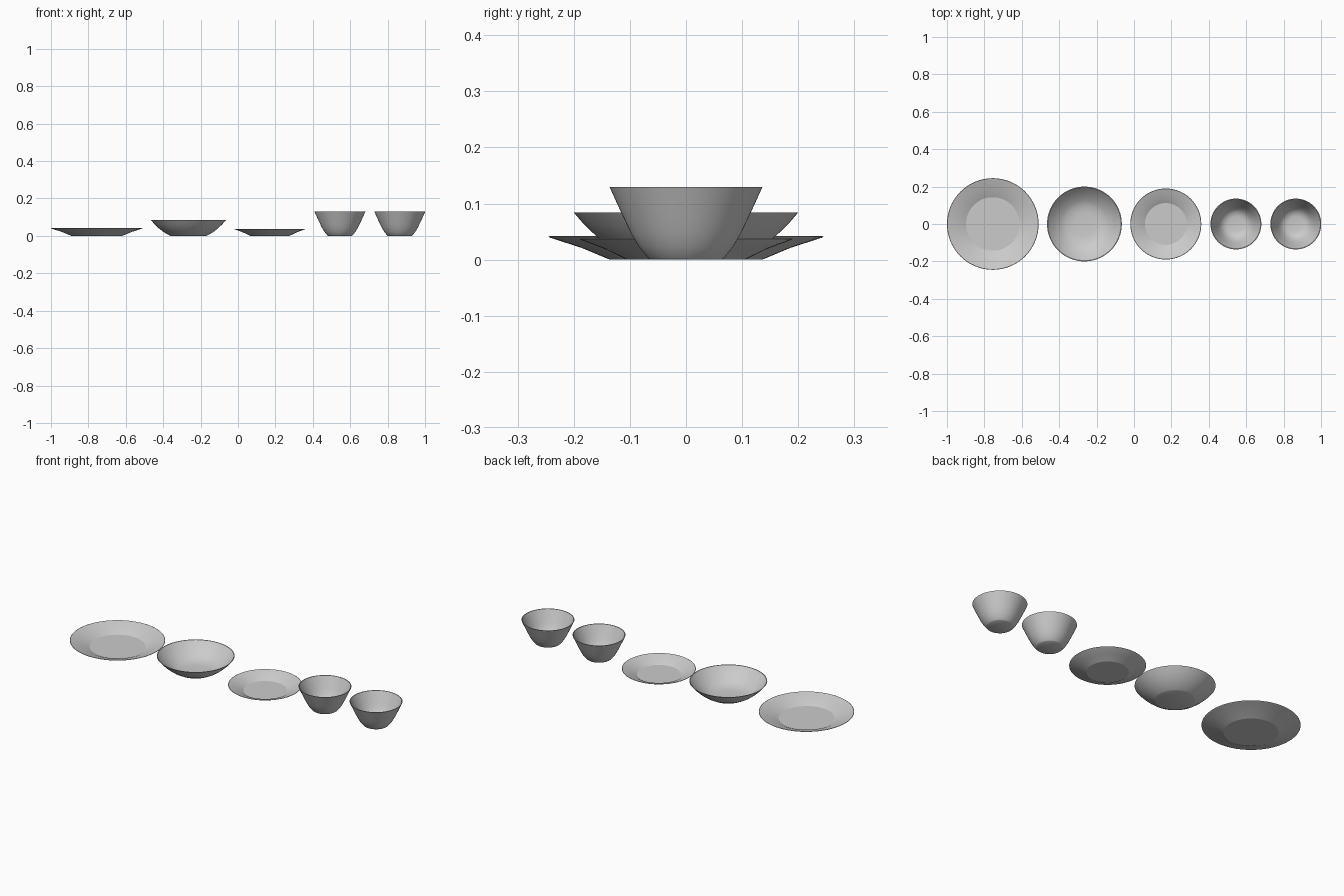
import bpy, bmesh, math

if "Cube" in bpy.data.objects:
    bpy.data.objects.remove(bpy.data.objects["Cube"])

SEGMENTS = 64


def lathe(name, x, outer, inner, angle):
    """Spin a closed profile (outside up to the rim, then inside down) around z."""
    bm = bmesh.new()
    pts = [(0, 0)] + outer + inner + [(0, inner[-1][1])]
    verts = [bm.verts.new((r, 0, z)) for r, z in pts]
    edges = [bm.edges.new(p) for p in zip(verts, verts[1:])]
    bmesh.ops.spin(bm, geom=verts + edges, cent=(0, 0, 0), axis=(0, 0, 1),
                   angle=math.tau, steps=SEGMENTS)
    bmesh.ops.remove_doubles(bm, verts=bm.verts, dist=0.0002)
    bmesh.ops.recalc_face_normals(bm, faces=bm.faces)
    mesh = bpy.data.meshes.new(name)
    bm.to_mesh(mesh)
    bm.free()
    obj = bpy.data.objects.new(name, mesh)
    bpy.context.collection.objects.link(obj)
    obj.location.x = x
    bpy.ops.object.select_all(action='DESELECT')
    bpy.context.view_layer.objects.active = obj
    obj.select_set(True)
    bpy.ops.object.shade_smooth_by_angle(angle=math.radians(angle))


# Plates: flat well, short slope, wide shallow rim
def plate(name, x, radius, base, height):
    mid = base + (radius - base) * 0.46
    lathe(name, x,
          [(base, 0), (mid, height * 0.5), (radius - 0.003, height - 0.003), (radius, height - 0.001)],
          [(radius - 0.002, height), (mid - 0.001, height * 0.5 + 0.004), (base + 0.007, 0.006)],
          15)


plate("dinner_plate", -0.755, 0.245, 0.136, 0.042)
plate("side_plate", 0.17, 0.19, 0.105, 0.038)

# Wide shallow bowl
lathe("soup_bowl", -0.265,
      [(0.095, 0), (0.102, 0.003), (0.132, 0.020), (0.159, 0.041), (0.182, 0.063), (0.2, 0.084)],
      [(0.196, 0.084), (0.178, 0.063), (0.154, 0.042), (0.127, 0.022), (0.1, 0.009), (0.06, 0.004)],
      35)

# Two deep bowls
for i, x in enumerate((0.545, 0.865)):
    lathe(f"deep_bowl_{i + 1}", x,
          [(0.064, 0), (0.068, 0.003), (0.084, 0.023), (0.097, 0.045), (0.108, 0.068),
           (0.122, 0.098), (0.136, 0.129)],
          [(0.132, 0.129), (0.118, 0.098), (0.104, 0.068), (0.093, 0.045), (0.079, 0.024),
           (0.062, 0.009), (0.04, 0.004)],
          40)
